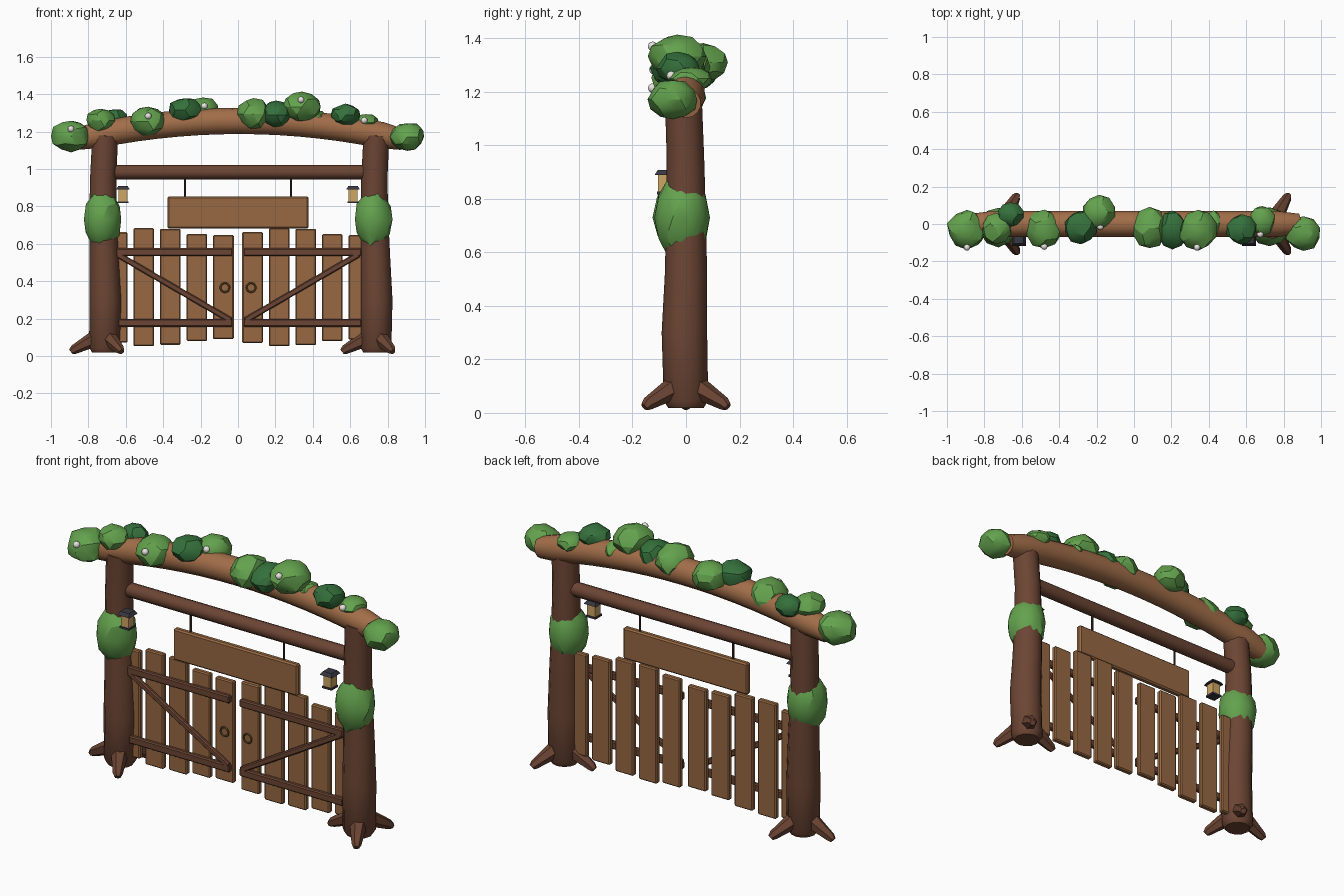
import bpy, bmesh, math, random
from mathutils import Vector

if "Cube" in bpy.data.objects:
    bpy.data.objects.remove(bpy.data.objects["Cube"])

random.seed(4)


def mat(name, rgb):
    m = bpy.data.materials.new(name)
    m.diffuse_color = (*rgb, 1)
    m.use_nodes = True
    m.node_tree.nodes["Principled BSDF"].inputs["Base Color"].default_value = m.diffuse_color
    return m


BARK = mat("dark_bark", (0.15, 0.06, 0.034))
BEAM = mat("beam_wood", (0.36, 0.155, 0.066))
PLANK = mat("plank_wood", (0.31, 0.14, 0.055))
LEAF = mat("light_leaf", (0.125, 0.36, 0.075))
DARK = mat("dark_leaf", (0.035, 0.165, 0.045))
IRON = mat("dark_iron", (0.04, 0.04, 0.055))
GLOW = mat("lantern_glow", (0.62, 0.38, 0.13))
BRASS = mat("old_brass", (0.17, 0.10, 0.03))
WHITE = mat("flower_white", (0.80, 0.77, 0.74))
ROPE = mat("rope", (0.06, 0.03, 0.02))


def finish(bm, name, m, smooth=None):
    bmesh.ops.recalc_face_normals(bm, faces=bm.faces)
    me = bpy.data.meshes.new(name)
    bm.to_mesh(me)
    bm.free()
    me.materials.append(m)
    ob = bpy.data.objects.new(name, me)
    bpy.context.collection.objects.link(ob)
    if smooth:
        bpy.ops.object.select_all(action='DESELECT')
        ob.select_set(True)
        bpy.context.view_layer.objects.active = ob
        bpy.ops.object.shade_smooth_by_angle(angle=math.radians(smooth))
    return ob


def tube(name, pts, radii, m, sides=12):
    """Round tube with a radius at each path point."""
    bm = bmesh.new()
    pts = [Vector(p) for p in pts]
    rings = []
    for i, p in enumerate(pts):
        t = (pts[min(i + 1, len(pts) - 1)] - pts[max(i - 1, 0)]).normalized()
        u = t.cross(Vector((0, 1, 0))).normalized()
        v = t.cross(u)
        rings.append([bm.verts.new(p + radii[i] * (u * math.cos(a) + v * math.sin(a)))
                      for a in (2 * math.pi * k / sides for k in range(sides))])
    for a, b in zip(rings, rings[1:]):
        for k in range(sides):
            n = (k + 1) % sides
            bm.faces.new((a[k], a[n], b[n], b[k]))
    bm.faces.new(rings[0])
    bm.faces.new(rings[-1])
    return finish(bm, name, m, 40)


def box(name, c, size, m, bevel=0.006, tilt=0):
    bm = bmesh.new()
    bmesh.ops.create_cube(bm, size=1)
    bmesh.ops.scale(bm, vec=size, verts=bm.verts)
    if bevel:
        bmesh.ops.bevel(bm, geom=bm.edges[:], offset=bevel, segments=1, affect='EDGES')
    ob = finish(bm, name, m)
    ob.location = c
    ob.rotation_euler.y = tilt
    return ob


def bush(name, c, r, m, jitter=0.07, clamp=1.0):
    bm = bmesh.new()
    bmesh.ops.create_icosphere(bm, subdivisions=2, radius=1)
    for v in bm.verts:
        v.co *= 1 + random.uniform(-jitter, jitter)
        v.co.z = max(-clamp, min(clamp, v.co.z))
        v.co = Vector((v.co.x * r[0], v.co.y * r[1], v.co.z * r[2])) + Vector(c)
    return finish(bm, name, m, 25)


# Posts with roots, leaf wraps and lanterns
for side, px in (("left", -0.713), ("right", 0.737)):
    prof = [(0.018, 0, 0, .066), (0.045, 0, 0, .083), (0.3, .004, -.006, .085),
            (0.52, -.002, 0, .079), (0.75, -.008, 0, .074), (0.95, -.008, -.002, .070),
            (1.18, .003, -.01, .069)]
    tube(side + "_post", [(px + x, y, z) for z, x, y, _ in prof], [p[3] for p in prof], BARK)
    for k in range(3):
        a = math.radians(60 + 120 * k)
        d = Vector((math.cos(a), math.sin(a), 0))
        base = Vector((px, 0, 0))
        tube(f"{side}_root_{k}",
             [base + d * 0.03 + Vector((0, 0, .105)), base + d * 0.165 + Vector((0, 0, .034)),
              base + d * 0.18 + Vector((0, 0, .022))], [.047, .025, .016], BARK, 6)
    s = math.copysign(1, px)
    bush(side + "_leaf_wrap", (s * .725, -.016, .73), (.103, .106, .158), LEAF, 0.04, 0.88)
    lx, ly = s * 0.615, -0.08
    box(side + "_lantern_glass", (lx, ly, .858), (.048, .048, .07), GLOW, 0)
    box(side + "_lantern_base", (lx, ly, .822), (.058, .058, .01), IRON, 0)
    bm = bmesh.new()
    bmesh.ops.create_cone(bm, cap_ends=True, segments=4, radius1=.052, radius2=.036, depth=.018)
    cap = finish(bm, side + "_lantern_cap", IRON)
    cap.location, cap.rotation_euler.z = (lx, ly, .899), math.pi / 4

# Arched top beam and straight crossbar
N = 16
xs = [-0.87 + 1.75 * i / N for i in range(N + 1)]
tube("arch_beam", [(x, 0, 1.257 - .1 * ((x - .005) / .875) ** 2) for x in xs],
     [.056] + [.07] * (N - 1) + [.056], BEAM, 14)
tube("crossbar", [(-.69, 0, .983), (.71, 0, .983)], [.038, .038], BARK, 10)

# Hanging sign
box("sign_board", (0, -.008, .767), (.756, .034, .172), PLANK, .008)
for x in (-.283, .283):
    tube("sign_rope", [(x, -.005, .84), (x, -.005, .97)], [.006, .006], ROPE, 6)

# Gate leaves: planks as (bottom, top) from the centre outward
leaves = {-1: [(.09, .647), (.08, .652), (.06, .68), (.053, .684), (.072, .662)],
          1: [(.07, .663), (.053, .684), (.058, .68), (.08, .652), (.088, .647)]}
for s, planks in leaves.items():
    for i, (b, t) in enumerate(planks):
        box("gate_plank", (s * (.078 + .142 * i), .006, (b + t) / 2), (.111, .03, t - b), PLANK)
    for z in (.556, .177):
        box("gate_rail", (s * .345, -.022, z), (.63, .026, .042), BARK)
    dx, dz = .61, .355
    box("gate_brace", (s * .342, -.024, .367), (math.hypot(dx, dz), .022, .032), BARK,
        tilt=-s * math.atan2(dz, dx))
    bpy.ops.mesh.primitive_torus_add(location=(s * .07, -.018, .366), rotation=(math.pi / 2, 0, 0),
                                     major_radius=.024, minor_radius=.005,
                                     major_segments=14, minor_segments=6)
    ring = bpy.context.object
    ring.name = "gate_ring"
    ring.data.materials.append(BRASS)

# Bushes along the beam: centre, radii, colour
for c, r, m in (
        ((-.893, -.03, 1.176), (.105, .105, .088), LEAF),
        ((-.735, -.025, 1.26), (.076, .083, .062), LEAF),
        ((-.66, .05, 1.265), (.07, .065, .058), DARK),
        ((-.48, -.027, 1.253), (.1, .103, .08), LEAF),
        ((-.283, -.017, 1.315), (.088, .09, .066), DARK),
        ((-.187, .065, 1.31), (.09, .09, .072), LEAF),
        ((.083, -.022, 1.293), (.09, .11, .086), LEAF),
        ((.205, -.03, 1.29), (.08, .1, .076), DARK),
        ((.342, -.033, 1.332), (.1, .107, .082), LEAF),
        ((.425, .005, 1.265), (.05, .065, .05), LEAF),
        ((.575, -.03, 1.288), (.078, .08, .062), DARK),
        ((.685, .02, 1.25), (.068, .08, .045), LEAF),
        ((.905, -.05, 1.172), (.092, .093, .077), LEAF)):
    bush("beam_bush", c, r, m)

# Small white flowers
for c in ((-.893, -.125, 1.214), (-.48, -.12, 1.283), (-.18, -.015, 1.337),
          (.337, -.125, 1.37), (.675, -.055, 1.26)):
    bm = bmesh.new()
    bmesh.ops.create_icosphere(bm, subdivisions=2, radius=.018)
    finish(bm, "flower", WHITE, 60).location = c
